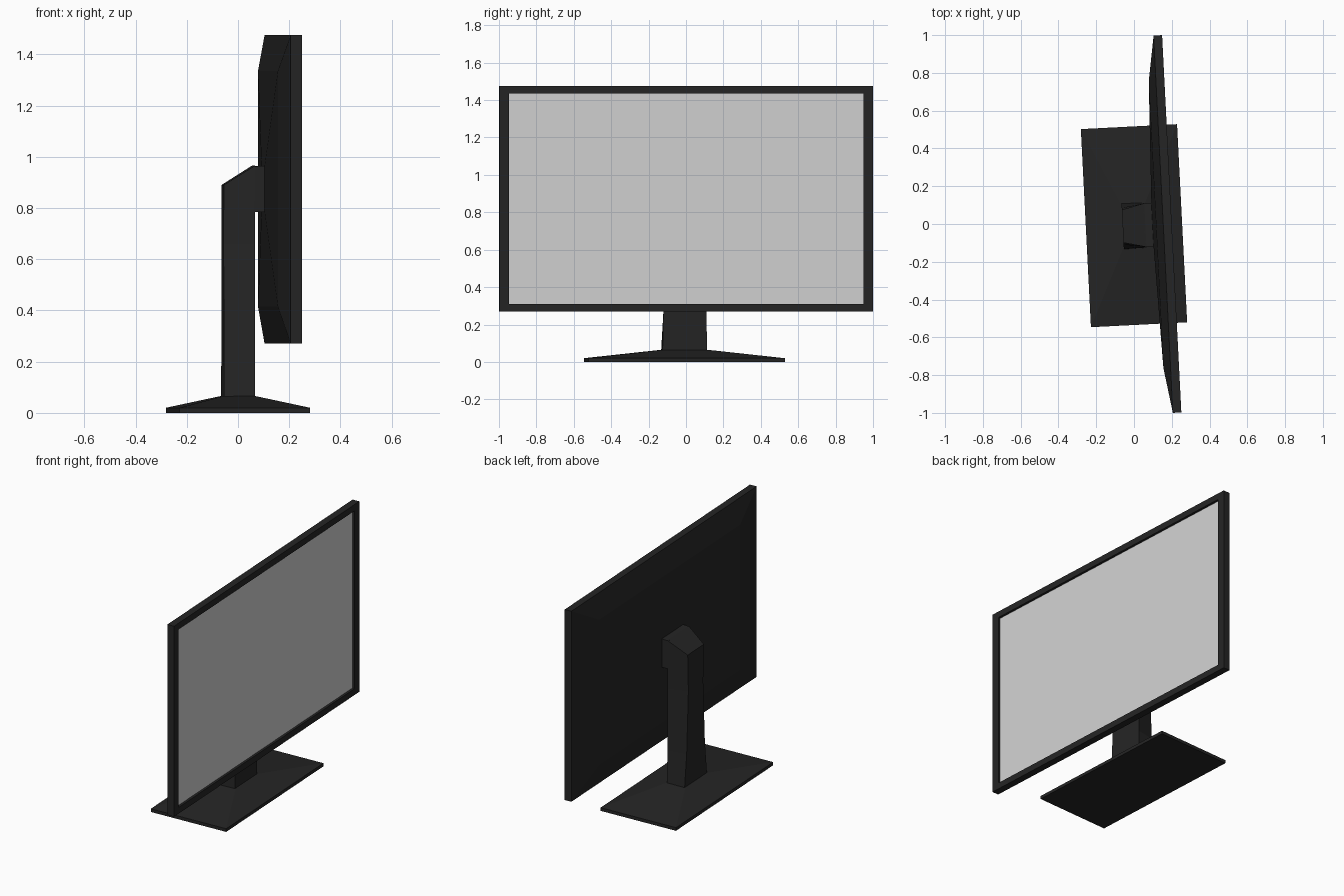
import bpy, bmesh
from mathutils import Matrix

old = bpy.data.objects.get("Cube")
if old:
    bpy.data.objects.remove(old)


def material(name, value, rough):
    m = bpy.data.materials.new(name)
    m.use_nodes = True
    color = (value, value, value, 1)
    m.diffuse_color = color
    bsdf = m.node_tree.nodes["Principled BSDF"]
    bsdf.inputs["Base Color"].default_value = color
    bsdf.inputs["Roughness"].default_value = rough
    return m


BLACK = material("black plastic", 0.018, 0.6)
GREY = material("light grey screen", 0.64, 0.5)

# The whole model is turned slightly about the vertical axis
TURN = Matrix.Translation((0, -0.009, 0)) @ Matrix.Rotation(0.051, 4, "Z")


def loft(name, rings, last_cap=0):
    """Join four-cornered rings into a closed solid; the last cap may differ in colour."""
    bm = bmesh.new()
    loops = [[bm.verts.new(p) for p in ring] for ring in rings]
    for a, b in zip(loops, loops[1:]):
        for i in range(4):
            j = (i + 1) % 4
            bm.faces.new((a[i], a[j], b[j], b[i]))
    bm.faces.new(loops[0][::-1])
    bm.faces.new(loops[-1]).material_index = last_cap
    bmesh.ops.recalc_face_normals(bm, faces=bm.faces)
    mesh = bpy.data.meshes.new(name)
    bm.to_mesh(mesh)
    bm.free()
    mesh.materials.append(BLACK)
    mesh.materials.append(GREY)
    obj = bpy.data.objects.new(name, mesh)
    obj.matrix_world = TURN
    bpy.context.collection.objects.link(obj)
    return obj


def upright(x, half, low, high):
    """Rectangle facing along x."""
    return [(x, -half, low), (x, half, low), (x, half, high), (x, -half, high)]


def level(back, front, half_back, half_front, z_back, z_front):
    """Trapezoid seen from above, which may slope from back to front."""
    return [(back, -half_back, z_back), (front, -half_front, z_front),
            (front, half_front, z_front), (back, half_back, z_back)]


# Display: bulging back, thin rim, bezel and recessed screen
loft("display", [
    upright(0.098, 0.12, 0.785, 0.965),
    upright(0.117, 0.76, 0.415, 1.335),
    upright(0.155, 1.0, 0.27, 1.475),
    upright(0.2, 1.0, 0.27, 1.475),
    upright(0.2, 0.95, 0.31, 1.435),
    upright(0.185, 0.95, 0.31, 1.435),
], last_cap=1)

# Foot: thin slab rising gently to the column
loft("base", [
    level(-0.255, 0.255, 0.525, 0.525, 0, 0),
    level(-0.255, 0.255, 0.525, 0.525, 0.02, 0.02),
    level(-0.065, 0.065, 0.12, 0.12, 0.065, 0.065),
])

# Column: flared at the foot, narrower at the back, sloping top
loft("column", [
    level(-0.06, 0.06, 0.121, 0.119, 0.06, 0.06),
    level(-0.06, 0.06, 0.098, 0.115, 0.27, 0.27),
    level(-0.06, 0.06, 0.08, 0.114, 0.66, 0.66),
    level(-0.06, 0.06, 0.087, 0.116, 0.89, 0.965),
])

# Mount: short block joining the column to the display
loft("mount", [
    upright(0.055, 0.115, 0.785, 0.962),
    upright(0.1, 0.115, 0.785, 0.965),
])
